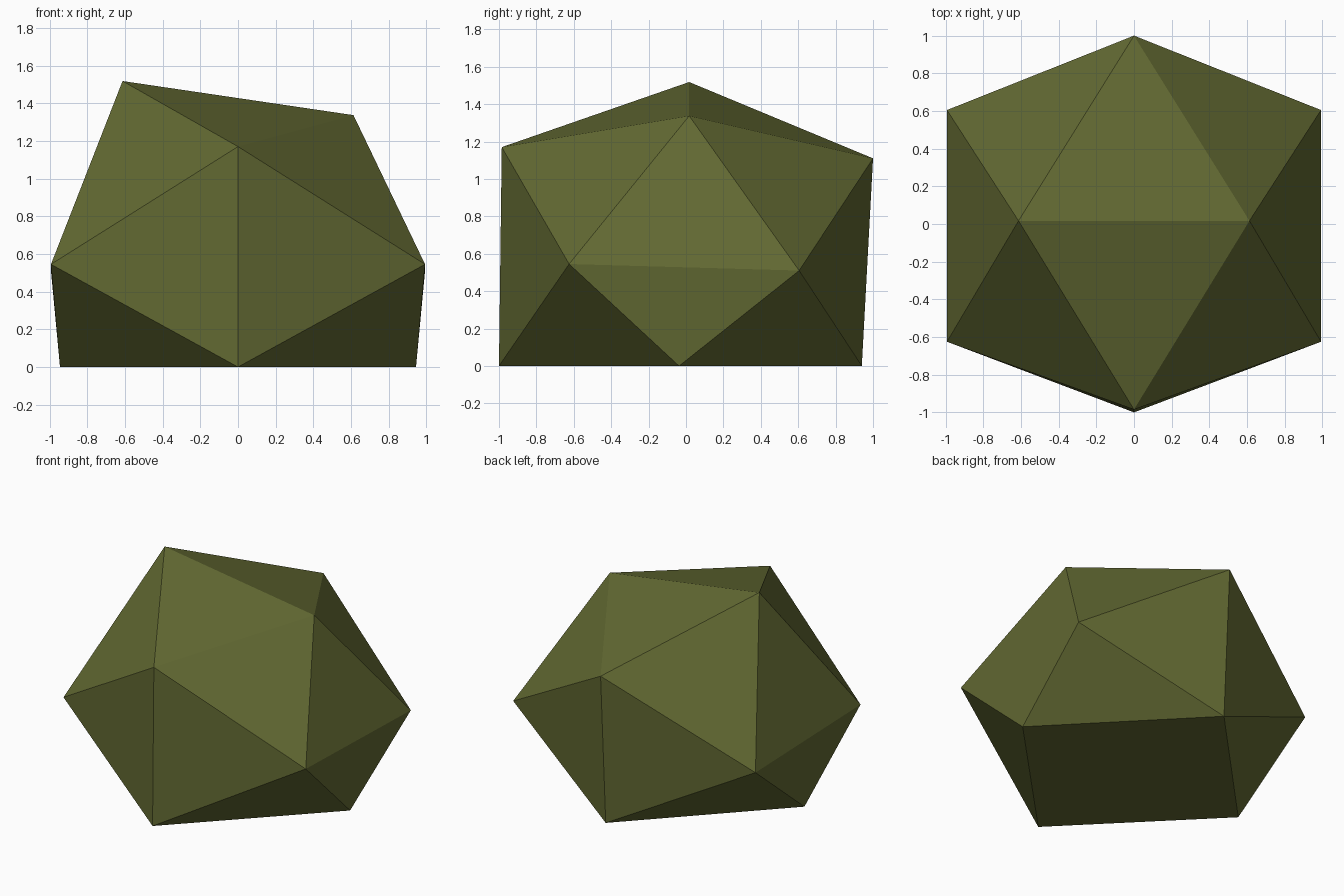
import bpy
import bmesh

if "Cube" in bpy.data.objects:
    bpy.data.objects.remove(bpy.data.objects["Cube"])

# Right half of the boulder's corners (mirrored in x), a lopsided icosahedron
# whose underside is flattened onto the ground
MIDLINE = [(0, -0.985, 1.17), (0, 1.0, 1.11), (0, -1.0, 0), (0, 0.94, 0)]
SIDE = [(0.993, -0.625, 0.545), (0.993, 0.605, 0.51), (0.945, -0.037, 0)]
# Uneven peak ridge
PEAK = [(-0.613, 0.017, 1.518), (0.613, 0.017, 1.337)]

corners = MIDLINE + PEAK
for x, y, z in SIDE:
    corners += [(x, y, z), (-x, y, z)]

olive = bpy.data.materials.new("olive_stone")
olive.diffuse_color = (0.122, 0.141, 0.032, 1)
olive.use_nodes = True
olive.node_tree.nodes["Principled BSDF"].inputs["Base Color"].default_value = olive.diffuse_color

# Faceted boulder as the convex hull of the corners
bm = bmesh.new()
for co in corners:
    bm.verts.new(co)
bmesh.ops.convex_hull(bm, input=bm.verts)
bmesh.ops.recalc_face_normals(bm, faces=bm.faces)
mesh = bpy.data.meshes.new("boulder")
bm.to_mesh(mesh)
bm.free()
mesh.materials.append(olive)

boulder = bpy.data.objects.new("boulder", mesh)
bpy.context.collection.objects.link(boulder)
